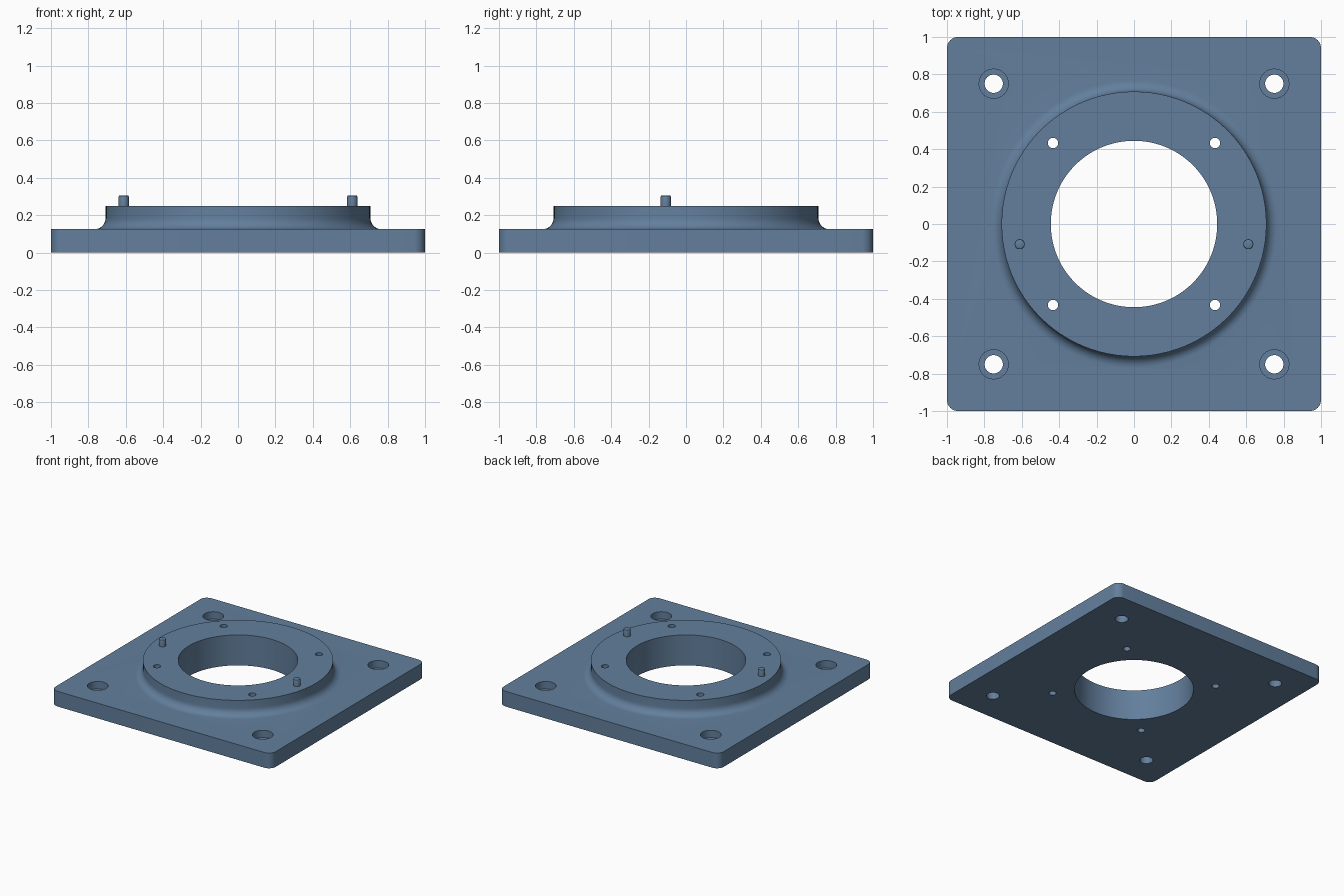
import bpy, bmesh
from math import cos, sin, pi, radians

if "Cube" in bpy.data.objects:
    bpy.data.objects.remove(bpy.data.objects["Cube"])

PLATE_Z, BOSS_Z = 0.125, 0.25


def make_object(name, bm):
    bmesh.ops.recalc_face_normals(bm, faces=bm.faces)
    mesh = bpy.data.meshes.new(name)
    bm.to_mesh(mesh)
    bm.free()
    obj = bpy.data.objects.new(name, mesh)
    bpy.context.collection.objects.link(obj)
    return obj


def lathe(name, profile, x=0, y=0, sides=48):
    """Closed solid of revolution from (radius, z) points, bottom to top."""
    bm = bmesh.new()
    rings = [[bm.verts.new((x + r * cos(2 * pi * i / sides),
                            y + r * sin(2 * pi * i / sides), z))
              for i in range(sides)] for r, z in profile]
    for a, b in zip(rings, rings[1:]):
        for i in range(sides):
            j = (i + 1) % sides
            bm.faces.new((a[i], a[j], b[j], b[i]))
    bm.faces.new(rings[0][::-1])
    bm.faces.new(rings[-1])
    return make_object(name, bm)


def activate(obj):
    bpy.ops.object.select_all(action='DESELECT')
    obj.select_set(True)
    bpy.context.view_layer.objects.active = obj


def combine(target, tool, operation):
    activate(target)
    mod = target.modifiers.new("boolean", 'BOOLEAN')
    mod.operation, mod.object, mod.solver = operation, tool, 'EXACT'
    bpy.ops.object.modifier_apply(modifier=mod.name)
    bpy.data.objects.remove(tool)


# Square base plate with rounded vertical corners
bm = bmesh.new()
bmesh.ops.create_cube(bm, size=1)
for v in bm.verts:
    v.co = (v.co.x * 2, v.co.y * 2, (v.co.z + 0.5) * PLATE_Z)
upright = [e for e in bm.edges if abs(e.verts[0].co.z - e.verts[1].co.z) > 0.01]
bmesh.ops.bevel(bm, geom=upright, offset=0.06, segments=8, profile=0.5,
                affect='EDGES')
plate = make_object("flange_plate", bm)

# Raised boss with a concave fillet at its foot
R, F = 0.708, 0.06
fillet = [(R + F - F * sin(a), PLATE_Z + F - F * cos(a))
          for a in (radians(11.25 * k) for k in range(9))]
boss = lathe("boss", [(R + F, 0.06)] + fillet + [(R, BOSS_Z)], sides=96)
combine(plate, boss, 'UNION')

# Central bore
combine(plate, lathe("bore", [(0.445, -0.1), (0.445, 0.4)], sides=96),
        'DIFFERENCE')

# Counterbored corner holes and small boss screw holes
for sx in (-1, 1):
    for sy in (-1, 1):
        corner = [(0.049, -0.1), (0.049, 0.065), (0.078, 0.065), (0.078, 0.3)]
        combine(plate, lathe("corner_hole", corner, 0.75 * sx, 0.75 * sy),
                'DIFFERENCE')
        screw = [(0.028, -0.1), (0.028, 0.4)]
        combine(plate, lathe("screw_hole", screw, 0.433 * sx, 0.433 * sy, 32),
                'DIFFERENCE')

# Two locating pins with eased tips
parts = [plate]
for side, sx in (("left", -1), ("right", 1)):
    tip = [(0.027, BOSS_Z), (0.027, 0.299), (0.025, 0.304), (0.021, 0.306)]
    parts.append(lathe("locating_pin_" + side, tip, 0.611 * sx, -0.108, 32))

# Blue-grey finish and shading
paint = bpy.data.materials.new("blue_grey_metal")
paint.diffuse_color = (0.124, 0.212, 0.335, 1)
paint.use_nodes = True
paint.node_tree.nodes["Principled BSDF"].inputs["Base Color"].default_value = paint.diffuse_color
for obj in parts:
    obj.data.materials.clear()
    obj.data.materials.append(paint)
    activate(obj)
    bpy.ops.object.shade_smooth_by_angle(angle=radians(30))
